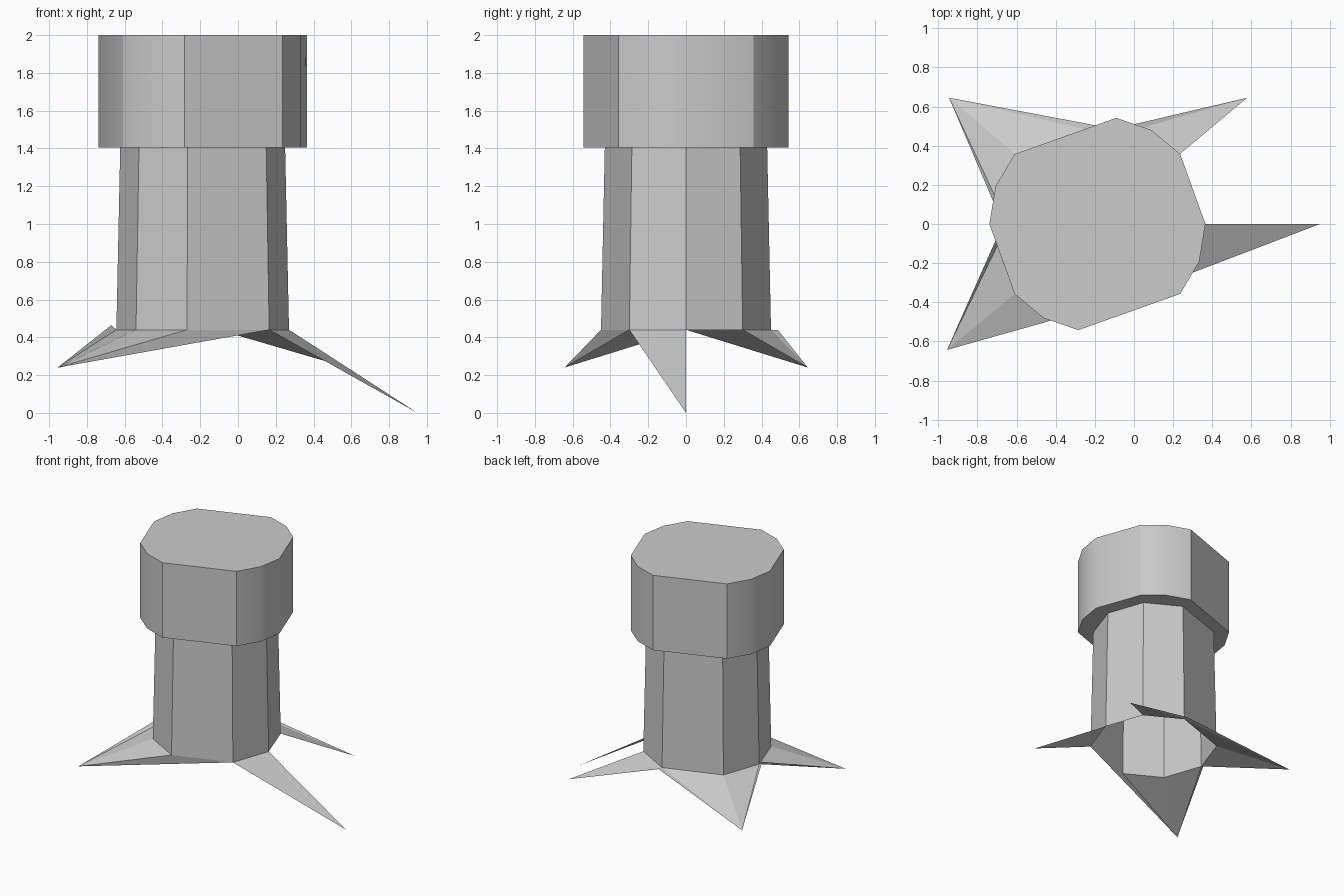
import bpy
import bmesh
from math import radians

cube = bpy.data.objects.get("Cube")
if cube:
    bpy.data.objects.remove(cube)

CENTRE = -0.187  # x of the trunk axis

grey = bpy.data.materials.new("plain grey")
grey.use_nodes = True
grey.diffuse_color = (0.6, 0.6, 0.6, 1)
grey.node_tree.nodes["Principled BSDF"].inputs["Base Color"].default_value = (0.6, 0.6, 0.6, 1)


def outline(half):
    """Complete a half outline by a half turn about the trunk axis."""
    return half + [(2 * CENTRE - x, -y) for x, y in half]


def finish(name, bm, smooth=True):
    mesh = bpy.data.meshes.new(name)
    bm.to_mesh(mesh)
    bm.free()
    mesh.materials.append(grey)
    obj = bpy.data.objects.new(name, mesh)
    bpy.context.collection.objects.link(obj)
    if smooth:
        bpy.ops.object.select_all(action='DESELECT')
        obj.select_set(True)
        bpy.context.view_layer.objects.active = obj
        bpy.ops.object.shade_smooth_by_angle(angle=radians(30))


def prism(name, points, z0, z1, top_scale=1.0, capped=True):
    """Wall between two levels, optionally closed at both ends."""
    bm = bmesh.new()
    low = [bm.verts.new((x, y, z0)) for x, y in points]
    high = [bm.verts.new((CENTRE + (x - CENTRE) * top_scale, y * top_scale, z1))
            for x, y in points]
    n = len(points)
    for i in range(n):
        j = (i + 1) % n
        # outlines run clockwise, so this order faces outward
        bm.faces.new((low[j], low[i], high[i], high[j]))
    if capped:
        bm.faces.new(low)
        bm.faces.new(high[::-1])
    finish(name, bm)


def root(name, tip, base):
    """Thin pointed flap fanned from its tip to the trunk rim."""
    bm = bmesh.new()
    t = bm.verts.new(tip)
    rim = [bm.verts.new(p) for p in base]
    for a, b in zip(rim, rim[1:]):
        bm.faces.new((t, a, b))
    finish(name, bm, smooth=False)


# Head block
head = outline([(0.365, 0), (0.333, -0.193), (0.236, -0.357),
                (-0.284, -0.542), (-0.463, -0.48), (-0.61, -0.357)])
prism("head_block", head, 1.405, 2.0)

# Hollow, slightly tapered trunk
RIM = 0.44
trunk = outline([(0.27, 0), (0.165, -0.3), (-0.27, -0.45), (-0.54, -0.3)])
prism("trunk", trunk, RIM, 1.41, top_scale=0.955, capped=False)

# Roots at the lower rim
rim = [(x, y, RIM) for x, y in trunk]
side_ledge = (-0.67, 0, 0.465)
back_ledge = (-0.1, 0.486, RIM)
root("left_root", (0.95, 0, 0), rim[0:2])
root("front_right_root", (-0.955, -0.643, 0.24), rim[1:5] + [side_ledge])
root("back_right_root", (-0.945, 0.645, 0.24), [side_ledge] + rim[4:7] + [back_ledge])
root("back_left_root", (0.578, 0.645, 0.24), [back_ledge] + rim[6:8])
